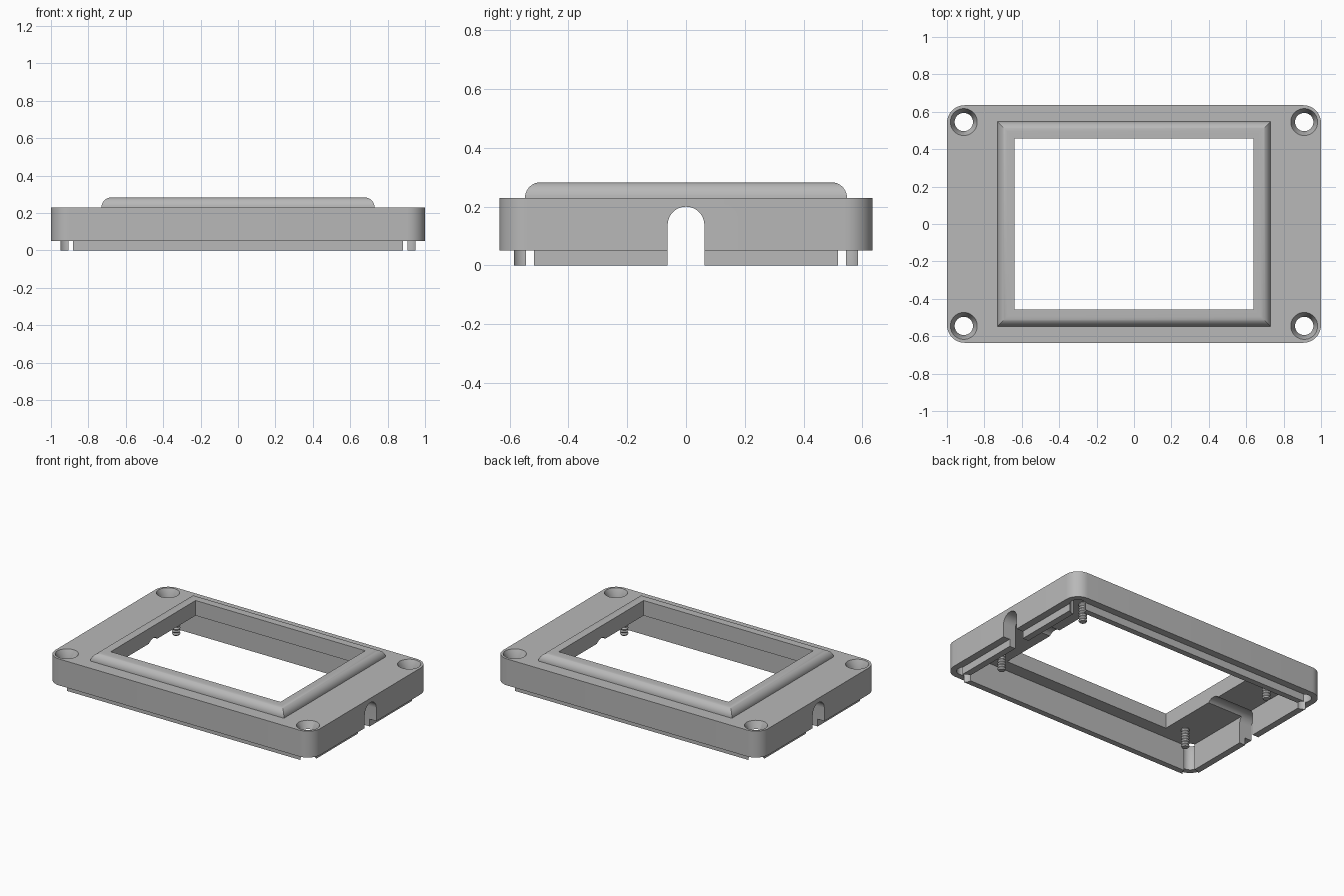
import bpy, bmesh, math
from mathutils import Matrix

cube = bpy.data.objects.get("Cube")
if cube:
    bpy.data.objects.remove(cube, do_unlink=True)

grey = bpy.data.materials.new("plain grey")
grey.use_nodes = True
GREY = (0.48, 0.48, 0.48, 1)
grey.diffuse_color = GREY
grey.node_tree.nodes["Principled BSDF"].inputs["Base Color"].default_value = GREY

HOLES = [(sx * 0.91, sy * 0.545) for sx in (-1, 1) for sy in (-1, 1)]
PEGS = [(sx * 0.74, sy * 0.39) for sx in (-1, 1) for sy in (-1, 1)]


def loft(name, rings):
    """Closed solid through rings with equal point counts, listed bottom to top."""
    bm = bmesh.new()
    loops = [[bm.verts.new(p) for p in ring] for ring in rings]
    n = len(loops[0])
    for low, high in zip(loops, loops[1:]):
        for i in range(n):
            j = (i + 1) % n
            bm.faces.new((low[i], low[j], high[j], high[i]))
    bm.faces.new(loops[0][::-1])
    bm.faces.new(loops[-1])
    bmesh.ops.recalc_face_normals(bm, faces=bm.faces)
    mesh = bpy.data.meshes.new(name)
    bm.to_mesh(mesh)
    bm.free()
    mesh.materials.append(grey)
    obj = bpy.data.objects.new(name, mesh)
    bpy.context.collection.objects.link(obj)
    return obj


def rect(x, y, z):
    return [(-x, -y, z), (x, -y, z), (x, y, z), (-x, y, z)]


def rounded(x, y, r, z, steps=10):
    ring = []
    for k, (sx, sy) in enumerate(((1, 1), (-1, 1), (-1, -1), (1, -1))):
        for i in range(steps + 1):
            a = math.pi / 2 * (k + i / steps)
            ring.append((sx * (x - r) + r * math.cos(a), sy * (y - r) + r * math.sin(a), z))
    return ring


def circle(cx, cy, r, z, n=40):
    return [(cx + r * math.cos(math.tau * i / n), cy + r * math.sin(math.tau * i / n), z)
            for i in range(n)]


def combine(target, tool, operation):
    """Apply one boolean and discard the tool."""
    tool.hide_render = True
    mod = target.modifiers.new("cut", 'BOOLEAN')
    mod.operation, mod.object, mod.solver = operation, tool, 'EXACT'
    bpy.context.view_layer.update()
    deps = bpy.context.evaluated_depsgraph_get()
    mesh = bpy.data.meshes.new_from_object(target.evaluated_get(deps))
    target.modifiers.clear()
    target.data = mesh
    bpy.data.objects.remove(tool, do_unlink=True)


def smooth(obj):
    bpy.ops.object.select_all(action='DESELECT')
    obj.select_set(True)
    bpy.context.view_layer.objects.active = obj
    bpy.ops.object.shade_smooth_by_angle(angle=math.radians(30))


# Cover shell with its locating lip
cover = loft("cover_shell", [rounded(1, 0.635, 0.095, z) for z in (0.05, 0.23)])
lip = loft("lip", [rounded(0.95, 0.585, 0.05, z) for z in (0, 0.12)])
combine(cover, lip, 'UNION')

# Raised window bezel with a quarter-round outer edge and mitred corners
R = 0.053
rings = [rect(0.73, 0.548, 0.21)]
for i in range(11):
    a = math.pi / 2 * i / 10
    inset = R * (1 - math.cos(a))
    rings.append(rect(0.73 - inset, 0.548 - inset, 0.23 + R * math.sin(a)))
combine(cover, loft("bezel", rings), 'UNION')

# Hollow underside and display window
combine(cover, loft("cavity", [rect(0.905, 0.545, z) for z in (-0.1, 0.18)]), 'DIFFERENCE')
combine(cover, loft("window", [rect(0.64, 0.457, z) for z in (0.1, 0.4)]), 'DIFFERENCE')

# Arched cable channel running through both end walls
W, TOP = 0.0625, 0.2
arch = [(-W, -0.1), (W, -0.1)]
arch += [(W * math.cos(math.pi * i / 20), TOP - W + W * math.sin(math.pi * i / 20))
         for i in range(21)]
channel = loft("channel", [[(x, y, z) for y, z in arch] for x in (-1.2, 1.2)])
combine(cover, channel, 'DIFFERENCE')

# Countersunk corner screw holes
for cx, cy in HOLES:
    profile = ((0.049, -0.1), (0.049, 0.18), (0.072, 0.23), (0.072, 0.3))
    combine(cover, loft("hole", [circle(cx, cy, r, z) for r, z in profile]), 'DIFFERENCE')
smooth(cover)

# Ridged mounting pegs hanging from the ceiling
THREADS = 7
for k, (cx, cy) in enumerate(PEGS):
    rings = []
    pitch = 0.13 / THREADS
    for i in range(THREADS):
        z = 0.05 + i * pitch
        rings += [circle(cx, cy, 0.021, z, 24), circle(cx, cy, 0.027, z + pitch / 2, 24)]
    rings.append(circle(cx, cy, 0.021, 0.185, 24))
    smooth(loft(f"mounting_peg_{k + 1}", rings))
